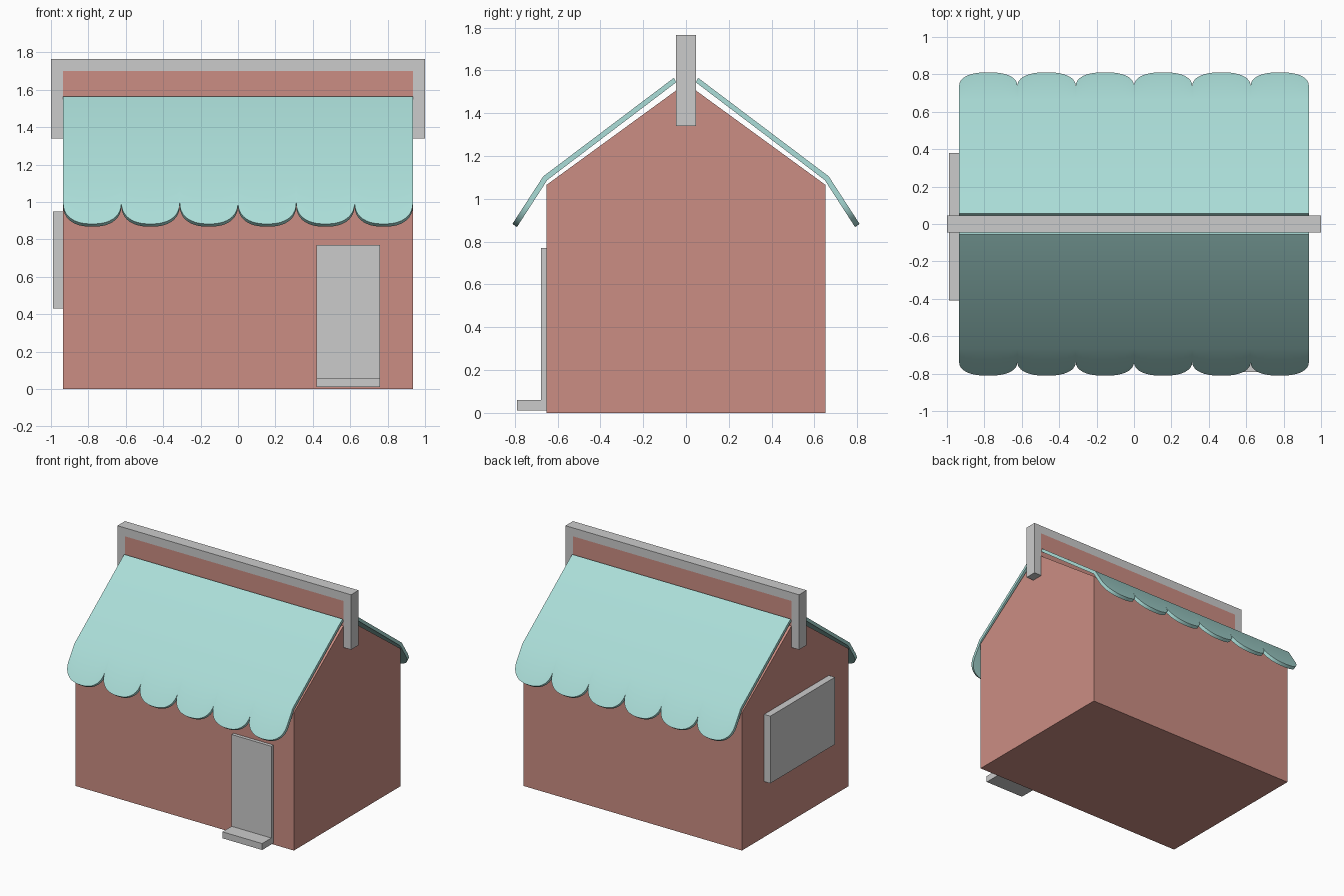
import bpy, bmesh, math

if "Cube" in bpy.data.objects:
    bpy.data.objects.remove(bpy.data.objects["Cube"])


def material(name, rgb):
    m = bpy.data.materials.new(name)
    m.diffuse_color = (*rgb, 1)
    m.use_nodes = True
    m.node_tree.nodes["Principled BSDF"].inputs["Base Color"].default_value = m.diffuse_color
    return m


RED = material("brick red", (0.60, 0.268, 0.227))
TEAL = material("pale teal", (0.407, 0.73, 0.69))
GREY = material("light grey", (0.60, 0.60, 0.60))


def finish(name, bm, mat):
    bmesh.ops.recalc_face_normals(bm, faces=bm.faces)
    me = bpy.data.meshes.new(name)
    bm.to_mesh(me)
    bm.free()
    me.materials.append(mat)
    ob = bpy.data.objects.new(name, me)
    bpy.context.collection.objects.link(ob)
    return ob


def prism(name, outline, place, lo, hi, mat):
    """Extrude a 2D outline from lo to hi; place maps (a, b, depth) to xyz."""
    bm = bmesh.new()
    ends = [[bm.verts.new(place(a, b, d)) for a, b in outline] for d in (lo, hi)]
    bm.faces.new(ends[0])
    bm.faces.new(ends[1])
    n = len(outline)
    for i in range(n):
        j = (i + 1) % n
        bm.faces.new((ends[0][i], ends[0][j], ends[1][j], ends[1][i]))
    return finish(name, bm, mat)


def box(name, x, y, z, mat):
    outline = [(x[0], z[0]), (x[1], z[0]), (x[1], z[1]), (x[0], z[1])]
    return prism(name, outline, lambda a, b, d: (a, d, b), *y, mat)


W = 0.935  # half length of the house

# House walls with gable ends
prism("house_walls", [(-0.652, 0), (0.652, 0), (0.652, 1.065), (0, 1.54), (-0.652, 1.065)],
      lambda a, b, d: (d, a, b), -W, W, RED)

# Ridge board with its grey frame
box("ridge_board", (-W, W), (-0.046, 0.046), (1.36, 1.70), RED)
prism("ridge_frame", [(-1, 1.34), (-W, 1.34), (-W, 1.70), (W, 1.70), (W, 1.34),
                      (1, 1.34), (1, 1.765), (-1, 1.765)],
      lambda a, b, d: (a, d, b), -0.046, 0.046, GREY)

# Door, doorstep and side window
box("door", (0.42, 0.76), (-0.678, -0.645), (0.01, 0.77), GREY)
box("doorstep", (0.42, 0.76), (-0.79, -0.645), (0.01, 0.06), GREY)
box("side_window", (-0.988, -0.93), (-0.41, 0.38), (0.43, 0.95), GREY)

# Bent roof sheets with a scalloped eave: (y, z) at ridge, bend and eave
OUTER = [(0.057, 1.565), (0.667, 1.105), (0.811, 0.883)]
INNER = [(0.045, 1.545), (0.648, 1.088), (0.790, 0.868)]
SCALLOPS, STEPS = 6, 20


def roof(name, side):
    bm = bmesh.new()
    cols = []
    step = 2 * W / SCALLOPS
    for s in range(SCALLOPS):
        for k in range(STEPS + (s == SCALLOPS - 1)):
            u = -math.cos(math.pi * k / STEPS)
            x = -W + step * (s + (u + 1) / 2)
            f = 0.49 + 0.51 * max(0, 1 - abs(u) ** 2.4) ** (1 / 2.2)
            rings = []
            for ridge, bend, eave in (OUTER, INNER):
                tip = [p + (q - p) * f for p, q in zip(bend, eave)]
                rings.append([bm.verts.new((x, side * y, z)) for y, z in (ridge, bend, tip)])
            cols.append(rings[0] + rings[1][::-1])  # closed loop round the sheet
    for a, b in zip(cols, cols[1:]):
        for i in range(6):
            j = (i + 1) % 6
            bm.faces.new((a[i], a[j], b[j], b[i]))
    for c in (cols[0], cols[-1]):
        bm.faces.new((c[0], c[1], c[4], c[5]))
        bm.faces.new((c[1], c[2], c[3], c[4]))
    ob = finish(name, bm, TEAL)
    for p in ob.data.polygons:
        p.use_smooth = True
    ob.data.set_sharp_from_angle(angle=math.radians(30))


roof("front_roof", -1)
roof("back_roof", 1)
